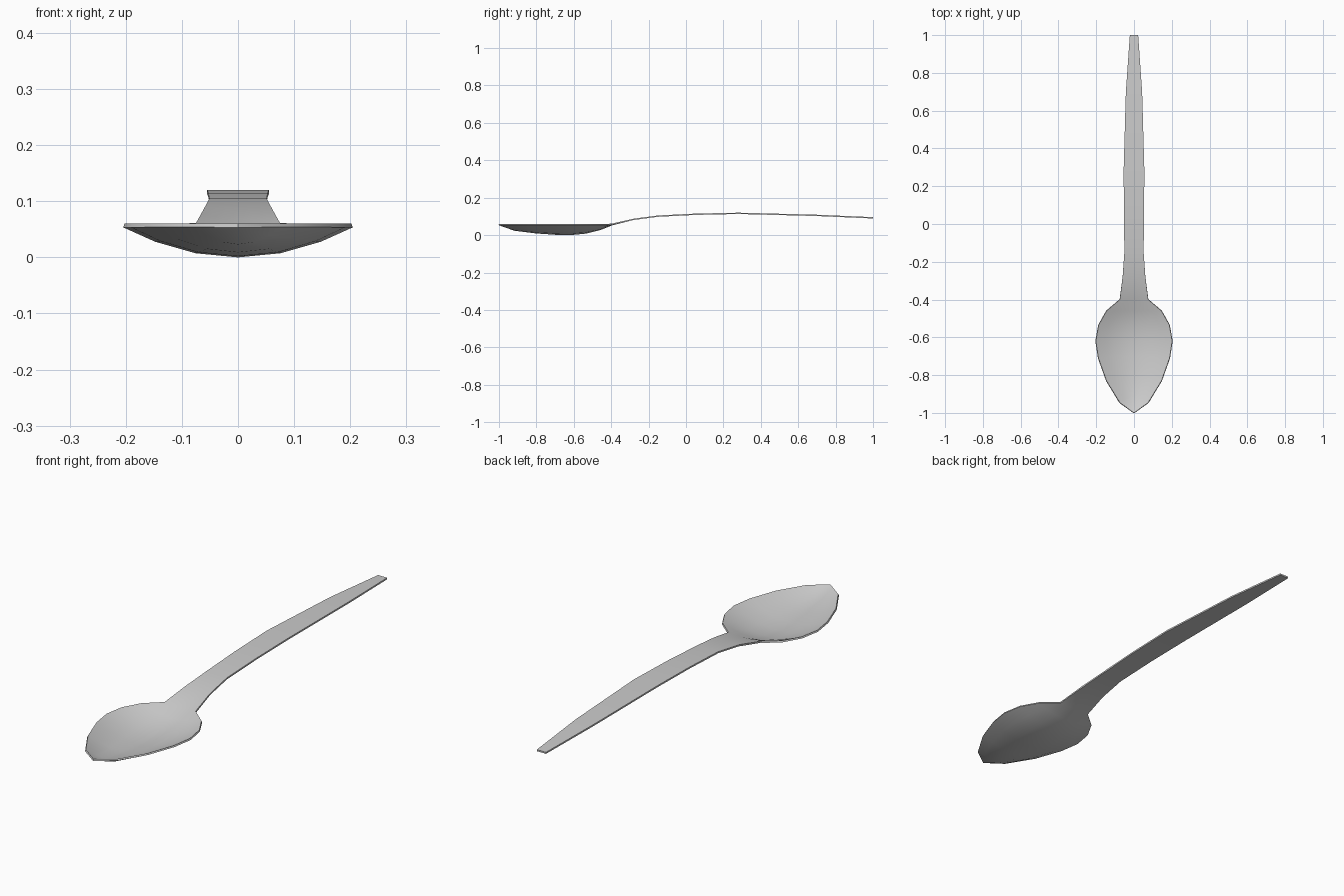
import bpy, bmesh, math

if "Cube" in bpy.data.objects:
    bpy.data.objects.remove(bpy.data.objects["Cube"])

# Stations along the spoon: rim y, centre y, half width, rim height, bowl depth
STATIONS = [
    (-0.945, -0.915, 0.075, 0.060, 0.030),
    (-0.83, -0.80, 0.145, 0.060, 0.044),
    (-0.71, -0.70, 0.188, 0.060, 0.051),
    (-0.62, -0.62, 0.202, 0.060, 0.053),
    (-0.535, -0.535, 0.187, 0.060, 0.045),
    (-0.46, -0.46, 0.145, 0.060, 0.026),
    (-0.40, -0.40, 0.075, 0.061, 0.003),
    (-0.28, -0.28, 0.060, 0.088, 0.0),
    (-0.15, -0.15, 0.051, 0.105, 0.0),
    (0.05, 0.05, 0.053, 0.115, 0.0),
    (0.28, 0.28, 0.055, 0.120, 0.0),
    (0.70, 0.70, 0.043, 0.109, 0.0),
    (1.00, 1.00, 0.022, 0.096, 0.0),
]
ACROSS = [-1, -0.72, -0.37, 0, 0.37, 0.72, 1]

bm = bmesh.new()
# Bowl and handle as one lofted sheet
rows = []
for rim_y, mid_y, w, z, depth in STATIONS:
    rows.append([bm.verts.new((f * w, mid_y + (rim_y - mid_y) * f * f,
                               z - depth * (1 - f * f))) for f in ACROSS])
for a, b in zip(rows, rows[1:]):
    for i in range(len(ACROSS) - 1):
        bm.faces.new((a[i], a[i + 1], b[i + 1], b[i]))
# Pointed tip of the bowl
tip = bm.verts.new((0, -1, 0.060))
for i in range(len(ACROSS) - 1):
    bm.faces.new((tip, rows[0][i + 1], rows[0][i]))

mesh = bpy.data.meshes.new("spoon")
bm.to_mesh(mesh)
bm.free()
spoon = bpy.data.objects.new("spoon", mesh)
bpy.context.collection.objects.link(spoon)

# Metal thickness, added below the sheet
solid = spoon.modifiers.new("thickness", 'SOLIDIFY')
solid.thickness = 0.007
solid.offset = -1

bpy.context.view_layer.objects.active = spoon
spoon.select_set(True)
bpy.ops.object.modifier_apply(modifier=solid.name)
bpy.ops.object.shade_smooth_by_angle(angle=math.radians(40))
